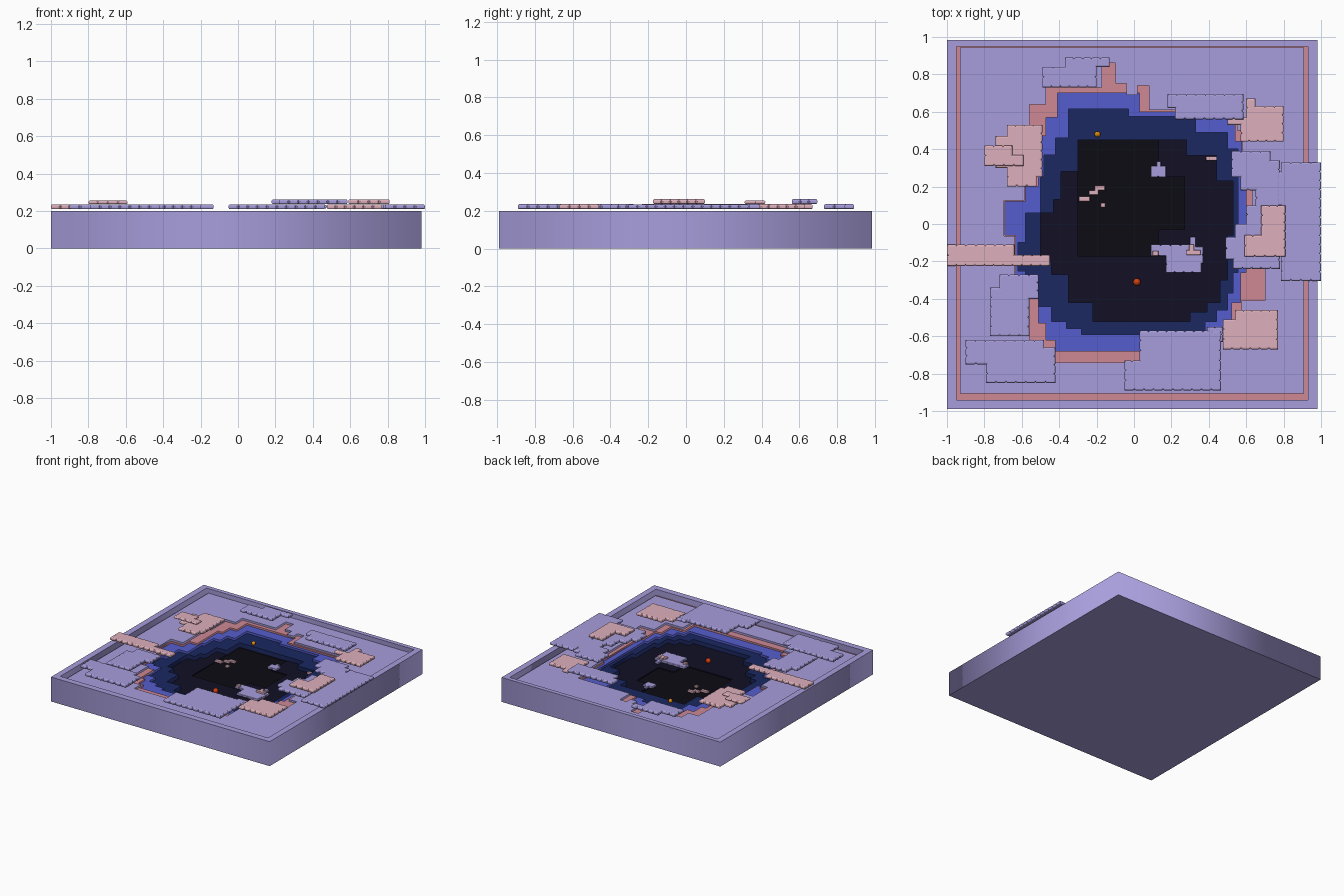
import bpy, bmesh, math
from mathutils import Vector

if "Cube" in bpy.data.objects:
    bpy.data.objects.remove(bpy.data.objects["Cube"])

def material(name, rgb):
    m = bpy.data.materials.new(name)
    m.diffuse_color = (*rgb, 1)
    m.use_nodes = True
    m.node_tree.nodes["Principled BSDF"].inputs["Base Color"].default_value = m.diffuse_color
    return m

LAV = material("lavender", (.39, .34, .71))
PINK = material("light_pink", (.73, .43, .50))
ROSE = material("rose", (.62, .25, .30))
BLUE = material("blue", (.09, .11, .61))
NAVY = material("navy", (.011, .021, .12))
DARK = material("dark_navy", (.006, .005, .018))
BLACK = material("near_black", (.004, .0035, .007))
ORANGE = material("orange", (.75, .26, .005))
RED = material("red", (.65, .05, .005))

def steps(*v):
    """Right-angled outline: x0,y0,x1,y1... moves along x, then y, in turn."""
    n = len(v) // 2
    pts = []
    for i in range(n):
        pts += [(v[2*i], v[2*i+1]), (v[2*((i+1) % n)], v[2*i+1])]
    return pts

def rect(x0, y0, x1, y1):
    return [(x0, y0), (x1, y0), (x1, y1), (x0, y1)]

def add(name, me, mat):
    ob = bpy.data.objects.new(name, me)
    bpy.context.collection.objects.link(ob)
    me.materials.clear()
    me.materials.append(mat)
    return ob

def sheet(name, mat, z0, z1, outer, hole=None):
    """Flat sheet with an optional stepped hole, from a filled curve."""
    cu = bpy.data.curves.new(name + "_outline", 'CURVE')
    cu.dimensions, cu.fill_mode, cu.extrude = '2D', 'BOTH', (z1 - z0) / 2
    for pts in filter(None, (outer, hole)):
        sp = cu.splines.new('POLY')
        sp.points.add(len(pts) - 1)
        sp.use_cyclic_u = True
        for p, (x, y) in zip(sp.points, pts):
            p.co = (x, y, 0, 1)
    tmp = bpy.data.objects.new(name + "_tmp", cu)
    bpy.context.collection.objects.link(tmp)
    dg = bpy.context.evaluated_depsgraph_get()
    me = bpy.data.meshes.new_from_object(tmp.evaluated_get(dg))
    bpy.data.objects.remove(tmp)
    ob = add(name, me, mat)
    ob.location.z = (z0 + z1) / 2
    return ob

def plate(name, mat, pts, z0, h=.026, bev=.009, cell=.05):
    """Pillow-edged plate with a small notch at every cell along its outline."""
    pts = [Vector(p) for p in pts]
    area = sum(a.x*b.y - b.x*a.y for a, b in zip(pts, pts[1:] + pts[:1]))
    if area < 0:
        pts.reverse()
    out = []
    for a, b in zip(pts, pts[1:] + pts[:1]):
        d = b - a
        n = round(d.length / cell)
        if d.length < 1e-5:
            continue
        d.normalize()
        inward = Vector((-d.y, d.x))
        out.append(a)
        for i in range(1, n):
            p = a.lerp(b, i / n)
            out += [p - d*.007, p + inward*.005, p + d*.007]
    bm = bmesh.new()
    f = bm.faces.new([bm.verts.new((p.x, p.y, z0)) for p in out])
    top = bmesh.ops.extrude_face_region(bm, geom=[f])
    bmesh.ops.translate(bm, vec=(0, 0, h),
                        verts=[g for g in top['geom'] if isinstance(g, bmesh.types.BMVert)])
    bmesh.ops.recalc_face_normals(bm, faces=bm.faces)
    rim = [e for e in bm.edges if abs(e.verts[0].co.z - e.verts[1].co.z) < 1e-6]
    bmesh.ops.bevel(bm, geom=rim, offset=bev, segments=3, profile=.5, affect='EDGES')
    me = bpy.data.meshes.new(name)
    bm.to_mesh(me)
    bm.free()
    return add(name, me, mat)

# Tray: solid base and raised rim
sheet("tray_base", LAV, 0, .07, rect(-1, -.99, .98, .985))
sheet("tray_rim", LAV, .07, .2, rect(-1, -.99, .98, .985), rect(-.95, -.94, .93, .95))

# Stepped pit, one sheet per colour from the bottom up
IN = rect(-.95, -.94, .93, .95)
sheet("pit_floor", BLACK, .07, .076, IN)
sheet("dark_layer", DARK, .076, .085, IN, steps(
    -.3, .45, .13, .25, .27, -.03, .13, -.17, -.3, .08))
sheet("navy_layer", NAVY, .085, .118, IN, steps(
    -.3, .45, .28, .365, .44, .23, .53, -.06, .5, -.3, .46, -.42, .39, -.47, .3, -.52,
    -.22, -.42, -.35, -.27, -.44, -.2, -.5, .06, -.43, .13, -.39, .28))
sheet("blue_layer", BLUE, .118, .136, IN, steps(
    -.35, .615, -.03, .575, .33, .49, .5, .4, .555, -.26, .53, -.37, .5, -.46, .44, -.52,
    .38, -.59, -.28, -.56, -.36, -.52, -.44, -.44, -.51, -.27, -.58, -.25, -.62, -.1,
    -.58, .06, -.5, .25, -.48, .37, -.42, .46))
sheet("rose_layer", ROSE, .136, .15, IN, steps(
    -.41, .7, .03, .6, .54, .44, .575, .24, .6, -.26, .57, -.42, .52, -.55, .4, -.68,
    -.42, -.62, -.47, -.53, -.51, -.36, -.63, -.06, -.69, .12, -.58, .2, -.51, .47, -.47, .57))
sheet("top_layer", LAV, .15, .166, rect(-.93, -.905, .91, .945), steps(
    -.17, .86, -.1, .75, -.04, .69, .02, .74, .08, .61, .55, .5, .58, .24, .63, -.24,
    .7, -.41, .575, -.56, .42, -.74, -.42, -.66, -.56, -.36, -.635, -.065, -.695, .125,
    -.585, .45, -.56, .64, -.47, .73))

# Floating plates, lower level
LOW, HIGH = .209, .236
plate("back_plate", LAV, steps(-.49, .73, -.2, .84, -.13, .89, -.37, .84), LOW)
plate("left_back_plate", PINK, steps(-.68, .2, -.52, .25, -.49, .53, -.68, .47, -.74, .3), LOW)
plate("left_strip", PINK, steps(-1, -.225, -.45, -.165, -.64, -.11), LOW)
plate("left_plate", LAV, steps(-.77, -.6, -.56, -.4, -.51, -.27, -.72, -.34), LOW)
plate("front_left_plate", LAV, steps(-.79, -.85, -.42, -.66, -.48, -.62, -.9, -.75), LOW)
plate("front_plate", LAV, steps(-.05, -.89, .465, -.57, .03, -.73), LOW)
plate("front_right_plate", PINK, steps(.475, -.67, .77, -.46, .54, -.51), LOW)
plate("front_right_tab", LAV, rect(.39, -.63, .475, -.55), LOW + .004, h=.02)
plate("right_plate", LAV, steps(.53, -.24, .78, .34, .73, .39, .52, .25, .57, .18, .65, .1,
                                .6, 0, .54, -.07, .49, -.19), LOW)
plate("right_edge_plate", LAV, steps(.785, -.305, 1, .33, .785, .28, .73, .1), LOW + .001, h=.024)
plate("back_right_plate", PINK, steps(.57, .44, .8, .63, .65, .67, .6, .57, .5, .53), LOW)

# Floating plates, upper level
plate("left_upper_plate", PINK, steps(-.8, .31, -.59, .37, -.65, .42), HIGH, h=.019)
plate("back_upper_plate", LAV, steps(.22, .56, .585, .695, .18, .62), HIGH)
plate("right_upper_plate", PINK, steps(.59, -.175, .81, .1, .68, -.06), HIGH)

# Small islands on the pit floor
def bit(name, mat, pts, z=.085, h=.018):
    plate(name, mat, pts, z, h, bev=.004)

bit("island", LAV, steps(.17, -.26, .36, -.21, .37, -.12, .33, -.07, .3, -.11, .09, -.17))
bit("island_small", LAV, steps(.09, .25, .17, .31, .145, .335, .12, .31))
bit("island_block", PINK, rect(.1, -.17, .13, -.145), .1)
bit("island_corner", PINK, steps(.28, -.165, .355, -.14, .32, -.11, .295, -.14), .1)
bit("drift_stair", PINK, steps(-.24, .155, -.19, .18, -.155, .205, -.21, .18))
bit("drift_bar", PINK, rect(-.295, .12, -.235, .147))
bit("drift_block", PINK, rect(-.178, .088, -.152, .112))
bit("drift_back", PINK, rect(.385, .34, .445, .362))

# Two glowing beads
for name, mat, x, y, z, r in (("orange_bead", ORANGE, -.195, .48, .13, .016),
                              ("red_bead", RED, .015, -.31, .1, .02)):
    bpy.ops.mesh.primitive_uv_sphere_add(segments=16, ring_count=10, radius=r, location=(x, y, z))
    bead = bpy.context.object
    bead.name = name
    bead.data.materials.append(mat)
    bpy.ops.object.shade_smooth()
